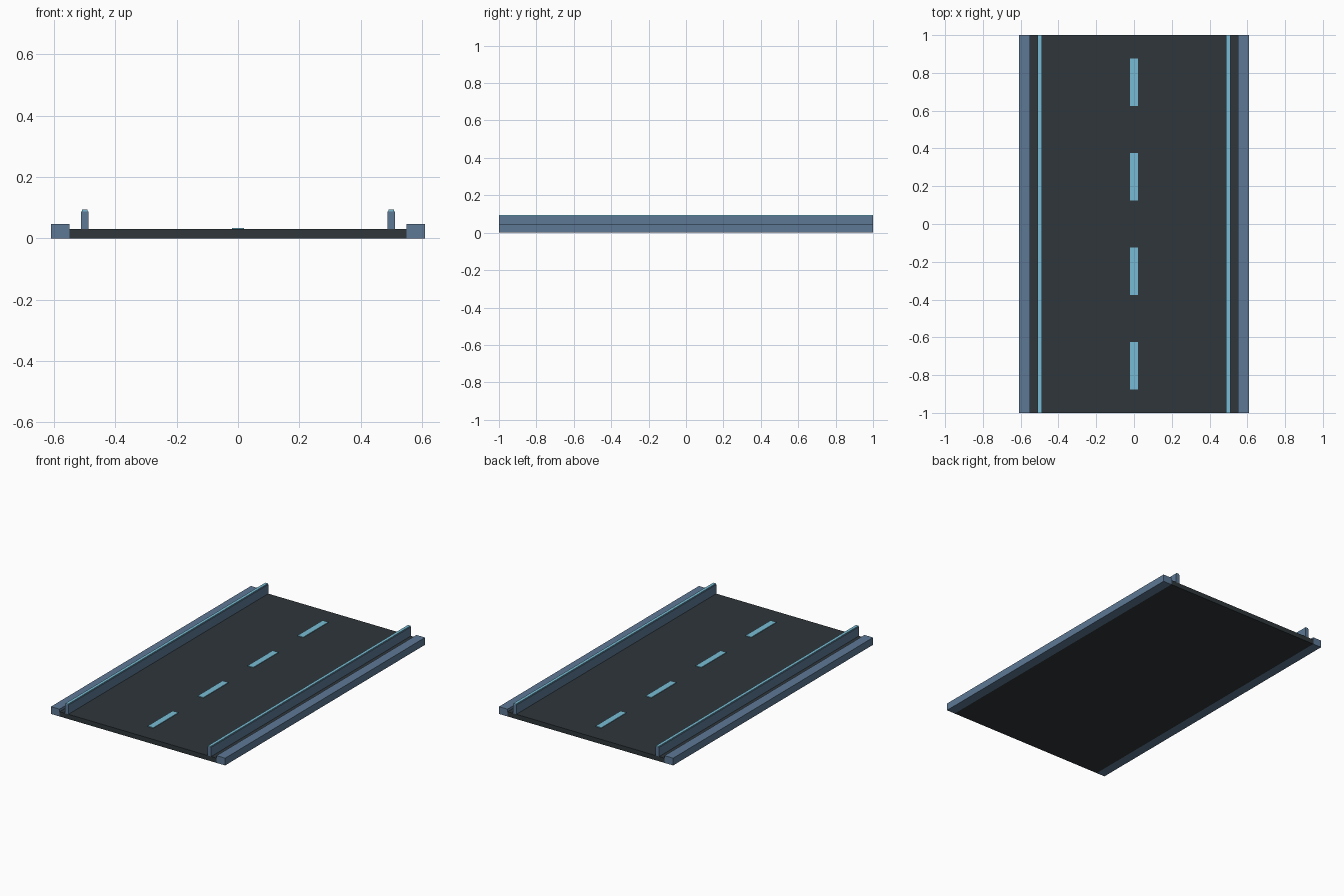
import bpy

# Remove the default cube
cube = bpy.data.objects.get("Cube")
if cube:
    bpy.data.objects.remove(cube, do_unlink=True)


def make_material(name, rgb):
    mat = bpy.data.materials.new(name)
    mat.use_nodes = True
    color = (*rgb, 1.0)
    mat.diffuse_color = color
    mat.node_tree.nodes["Principled BSDF"].inputs["Base Color"].default_value = color
    return mat


def box(name, mat, x, y, z):
    """Box spanning the given (low, high) range on each axis."""
    spans = (x, y, z)
    bpy.ops.mesh.primitive_cube_add(size=1, location=[(a + b) / 2 for a, b in spans])
    obj = bpy.context.object
    obj.name = name
    obj.scale = [b - a for a, b in spans]
    bpy.ops.object.transform_apply(location=False, rotation=False, scale=True)
    obj.data.materials.append(mat)
    return obj


asphalt = make_material("dark asphalt", (0.028, 0.037, 0.044))
steel = make_material("blue grey steel", (0.11, 0.19, 0.30))
marking = make_material("pale cyan", (0.19, 0.50, 0.66))

LENGTH = (-1.0, 1.0)
DECK_TOP = 0.03
RAIL_TOP = 0.088

# Road deck
box("road_deck", asphalt, (-0.55, 0.55), LENGTH, (0, DECK_TOP))

# Kerbs, barrier rails and their bright caps on both sides
for side, sign in (("left", 1), ("right", -1)):
    def span(a, b):
        return tuple(sorted((a * sign, b * sign)))

    box(f"{side}_kerb", steel, span(0.55, 0.61), LENGTH, (0, 0.046))
    box(f"{side}_rail", steel, span(0.488, 0.512), LENGTH, (DECK_TOP, RAIL_TOP))
    box(f"{side}_rail_cap", marking, span(0.491, 0.509), LENGTH, (RAIL_TOP, 0.094))

# Centre line dashes
for i in range(4):
    y = -0.75 + i * 0.5
    box(f"lane_dash_{i + 1}", marking, (-0.02, 0.02), (y - 0.125, y + 0.125),
        (DECK_TOP, DECK_TOP + 0.004))
